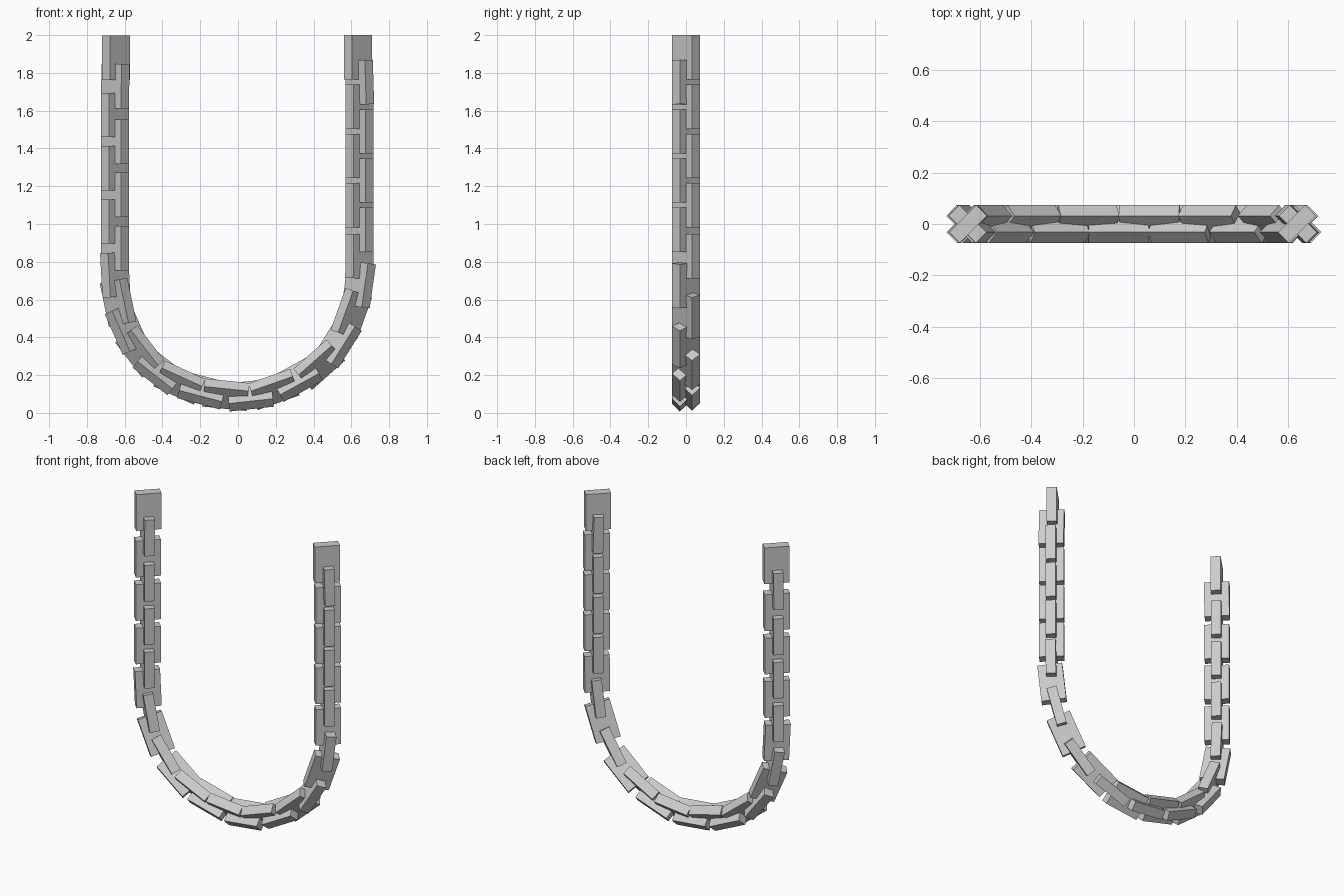
import bpy
from mathutils import Matrix, Vector
from math import radians

if "Cube" in bpy.data.objects:
    bpy.data.objects.remove(bpy.data.objects["Cube"])

LENGTH, WIDTH, THICK = 0.235, 0.15, 0.06

# Link centres (x, z): left leg, hanging curve, right leg
left_leg = [(-0.647, 1.88), (-0.65, 1.73)] + [(-0.65, 1.577 - 0.141 * i) for i in range(7)]
curve = [(-0.635, 0.585), (-0.59, 0.445), (-0.52, 0.325), (-0.42, 0.225), (-0.31, 0.16),
         (-0.19, 0.12), (-0.065, 0.096), (0.065, 0.094), (0.19, 0.124), (0.31, 0.18),
         (0.43, 0.255), (0.53, 0.375), (0.60, 0.525)]
right_leg = [(0.64, 0.68), (0.643, 0.83)] + [(0.643, 0.97 + 0.13 * i) for i in range(7)] + [(0.635, 1.883)]
centres = [Vector((x, 0, z)) for x, z in left_leg + curve + right_leg]


def add_link(index, centre, tangent):
    """Flat plate link, rolled alternately 45 degrees each way round the chain."""
    side = Vector((0, 1, 0))
    normal = side.cross(tangent)
    frame = Matrix((normal, side, tangent)).transposed()
    roll = Matrix.Rotation(radians(45 if index % 2 else -45), 3, 'Z')
    bpy.ops.mesh.primitive_cube_add(size=1)
    link = bpy.context.object
    link.name = f"chain_link_{index + 1:02d}"
    size = Matrix.Diagonal((WIDTH, THICK, LENGTH))
    link.data.transform((frame @ roll @ size).to_4x4())
    link.location = centre


# Chain of alternating links following the U; the end links hang vertically
last = len(centres) - 1
for i, c in enumerate(centres):
    if i == 0:
        t = Vector((0, 0, -1))
    elif i == last:
        t = Vector((0, 0, 1))
    else:
        t = (centres[i + 1] - centres[i - 1]).normalized()
    add_link(i, c, t)
